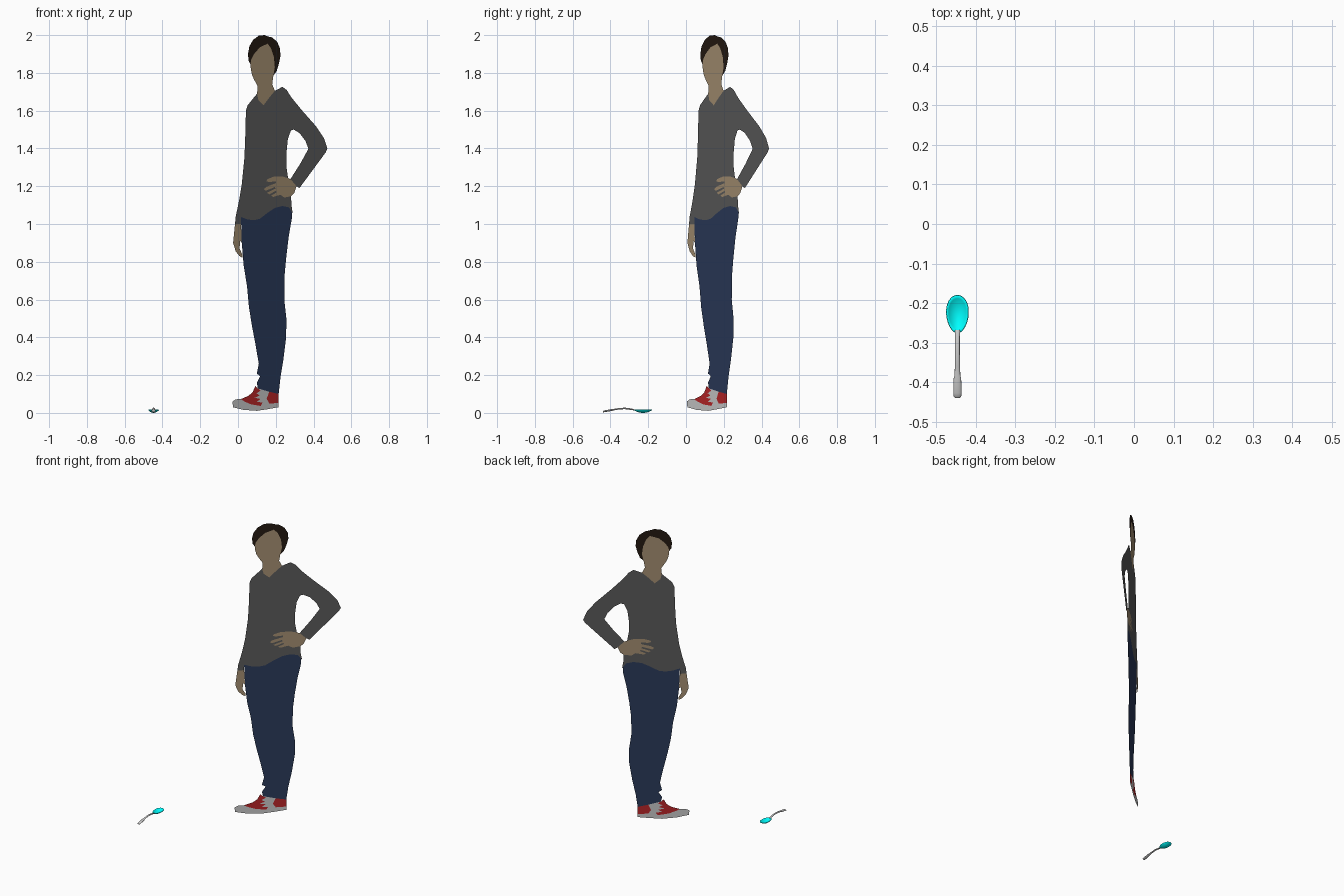
import bpy, bmesh, math


def material(name, rgb):
    m = bpy.data.materials.new(name)
    m.diffuse_color = (*rgb, 1)
    return m


SKIN = material("skin", (0.38, 0.28, 0.17))
HAIR = material("dark_hair", (0.018, 0.01, 0.006))
KNIT = material("charcoal", (0.105, 0.105, 0.105))
DENIM = material("navy", (0.024, 0.043, 0.105))
RED = material("red", (0.5, 0.02, 0.022))
CYAN = material("cyan", (0, 1, 1))


def finish(name, bm, mat=None):
    me = bpy.data.meshes.new(name)
    bm.to_mesh(me)
    bm.free()
    ob = bpy.data.objects.new(name, me)
    bpy.context.collection.objects.link(ob)
    if mat:
        me.materials.append(mat)
    return ob


def cutout(name, outline, mat=None):
    """Flat panel: (x, z) outline laid on the figure's diagonal upright plane."""
    bm = bmesh.new()
    vs = [bm.verts.new((x, 0.030 + 0.866 * x, z)) for x, z in outline]
    f = bm.faces.new(vs)
    f.normal_update()
    if f.normal.y > 0:
        f.normal_flip()
    bmesh.ops.triangulate(bm, faces=[f], ngon_method='EAR_CLIP')
    return finish(name, bm, mat)


# shared seams between neighbouring panels
HAIRLINE = [(.066, 1.845), (.07, 1.87), (.085, 1.90), (.115, 1.935), (.157, 1.955),
            (.175, 1.93), (.19, 1.885), (.195, 1.83), (.187, 1.785)]
NECKLINE = [(.101, 1.69), (.108, 1.655), (.135, 1.628), (.16, 1.662), (.195, 1.705)]
HEM = [(.016, 1.037), (.05, 1.024), (.085, 1.02), (.115, 1.027), (.155, 1.058),
       (.195, 1.085), (.235, 1.095), (.27, 1.088), (.285, 1.062)]
HAND = [(.265, 1.243), (.235, 1.252), (.19, 1.251), (.155, 1.237), (.151, 1.226),
        (.165, 1.222), (.2, 1.226), (.2, 1.216), (.15, 1.197), (.137, 1.185),
        (.147, 1.176), (.195, 1.196), (.198, 1.187), (.153, 1.165), (.165, 1.157),
        (.2, 1.175), (.205, 1.168), (.175, 1.15), (.187, 1.143), (.225, 1.155),
        (.245, 1.14), (.281, 1.147)]
CUFF = [(.325, 1.19), (.31, 1.2), (.278, 1.238)]
LACE_EDGE = [(.105, .13), (.12, .118), (.098, .104), (.115, .092), (.088, .08),
             (.118, .074), (.1, .058), (.13, .055), (.12, .037)]

# head
cutout("hair", HAIRLINE + [(.205, 1.81), (.217, 1.85), (.225, 1.89), (.222, 1.93),
       (.207, 1.965), (.18, 1.988), (.16, 1.992), (.14, 2.0), (.11, 1.997), (.08, 1.975),
       (.06, 1.94), (.053, 1.9), (.056, 1.865)], HAIR)
cutout("face_and_neck", HAIRLINE + [(.181, 1.74)] + NECKLINE[::-1] +
       [(.104, 1.73), (.085, 1.765), (.074, 1.79), (.068, 1.82)], SKIN)

# sweater with bent arm
cutout("sweater", NECKLINE + [(.235, 1.726), (.257, 1.71), (.285, 1.667), (.34, 1.6),
       (.415, 1.515), (.455, 1.455), (.473, 1.4), (.465, 1.38), (.395, 1.285)] + CUFF +
       [(.33, 1.32), (.373, 1.398), (.357, 1.44), (.325, 1.482), (.295, 1.5), (.28, 1.495),
        (.264, 1.45), (.257, 1.38), (.257, 1.3)] + HAND +
       [(.283, 1.1), (.29, 1.052)] + HEM[::-1] +
       [(.016, 1.0), (-.016, 1.0), (-.012, 1.04), (.005, 1.12), (.02, 1.21), (.034, 1.35),
        (.038, 1.45), (.042, 1.6), (.052, 1.63)], KNIT)
cutout("hand_on_hip", HAND + [(.298, 1.165)] + CUFF[1:], SKIN)
cutout("lowered_hand", [(-.016, 1.0), (.016, 1.0), (.02, .9), (.012, .91), (.008, .87),
       (.023, .838), (.023, .822), (.008, .83), (-.012, .855), (-.026, .9)], SKIN)

# trousers
cutout("trousers", HEM + [(.285, 1.03), (.268, .93), (.255, .82), (.246, .72), (.245, .6),
       (.256, .5), (.255, .4), (.24, .28), (.225, .19), (.215, .1), (.165, .112), (.105, .13),
       (.1, .16), (.117, .195), (.1, .208), (.11, .26), (.093, .36), (.074, .46),
       (.058, .56), (.048, .67), (.03, .78), (.02, .9)], DENIM)

# shoes
cutout("shoe_sole", [(-.03, .06), (-.012, .072), (.015, .073), (.035, .06), (.07, .045),
       (.12, .037), (.165, .05), (.215, .052), (.215, .03), (.16, .02), (.1, .011),
       (.03, .016), (-.026, .03)])
cutout("shoe_laces", LACE_EDGE + [(.165, .05), (.152, .075), (.165, .112)])
cutout("shoe_toe_upper", [(.015, .073), (.055, .09), (.078, .11), (.092, .143)] + LACE_EDGE +
       [(.07, .045), (.035, .06)], RED)
cutout("shoe_heel_upper", [(.165, .112), (.215, .1), (.215, .052), (.165, .05),
       (.152, .075)], RED)

# spoon bowl: egg-shaped dish
SX, N, RINGS = -0.447, 32, 6
bm = bmesh.new()
centre = bm.verts.new((SX, -.228, .003))
prev = None
for r in range(1, RINGS + 1):
    s = r / RINGS
    ring = []
    for i in range(N):
        t = 2 * math.pi * i / N
        ring.append(bm.verts.new((SX + s * .0265 * math.sin(t) * (1 + .12 * math.cos(t)),
                                  -.228 + s * .047 * math.cos(t), .003 + .014 * s ** 2)))
    for i in range(N):
        j = (i + 1) % N
        bm.faces.new((centre, ring[j], ring[i]) if prev is None
                     else (prev[i], prev[j], ring[j], ring[i]))
    prev = ring
bmesh.ops.recalc_face_normals(bm, faces=bm.faces)
if sum(f.normal.z for f in bm.faces) < 0:
    bmesh.ops.reverse_faces(bm, faces=bm.faces)
bowl = finish("spoon_bowl", bm, CYAN)
shell = bowl.modifiers.new("thickness", 'SOLIDIFY')
shell.thickness = .003

# spoon handle: oval sections (y, z, half width, half thickness)
bm = bmesh.new()
prev = None
for y, z, w, h in [(-.268, .014, .007, .003), (-.285, .019, .006, .004),
                   (-.325, .024, .006, .004), (-.36, .021, .0065, .004),
                   (-.384, .017, .0075, .004), (-.39, .016, .0095, .005),
                   (-.428, .009, .0105, .005), (-.437, .007, .0095, .004),
                   (-.44, .006, .006, .002)]:
    ring = [bm.verts.new((SX + w * math.cos(a), y, z + h * math.sin(a)))
            for a in (2 * math.pi * k / 16 for k in range(16))]
    if prev:
        for i in range(16):
            j = (i + 1) % 16
            bm.faces.new((prev[i], prev[j], ring[j], ring[i]))
    else:
        bm.faces.new(ring)
    prev = ring
bm.faces.new(prev)
bmesh.ops.recalc_face_normals(bm, faces=bm.faces)
handle = finish("spoon_handle", bm)

for ob in (bowl, handle):
    bpy.ops.object.select_all(action='DESELECT')
    ob.select_set(True)
    bpy.context.view_layer.objects.active = ob
    bpy.ops.object.shade_smooth_by_angle(angle=math.radians(40))
